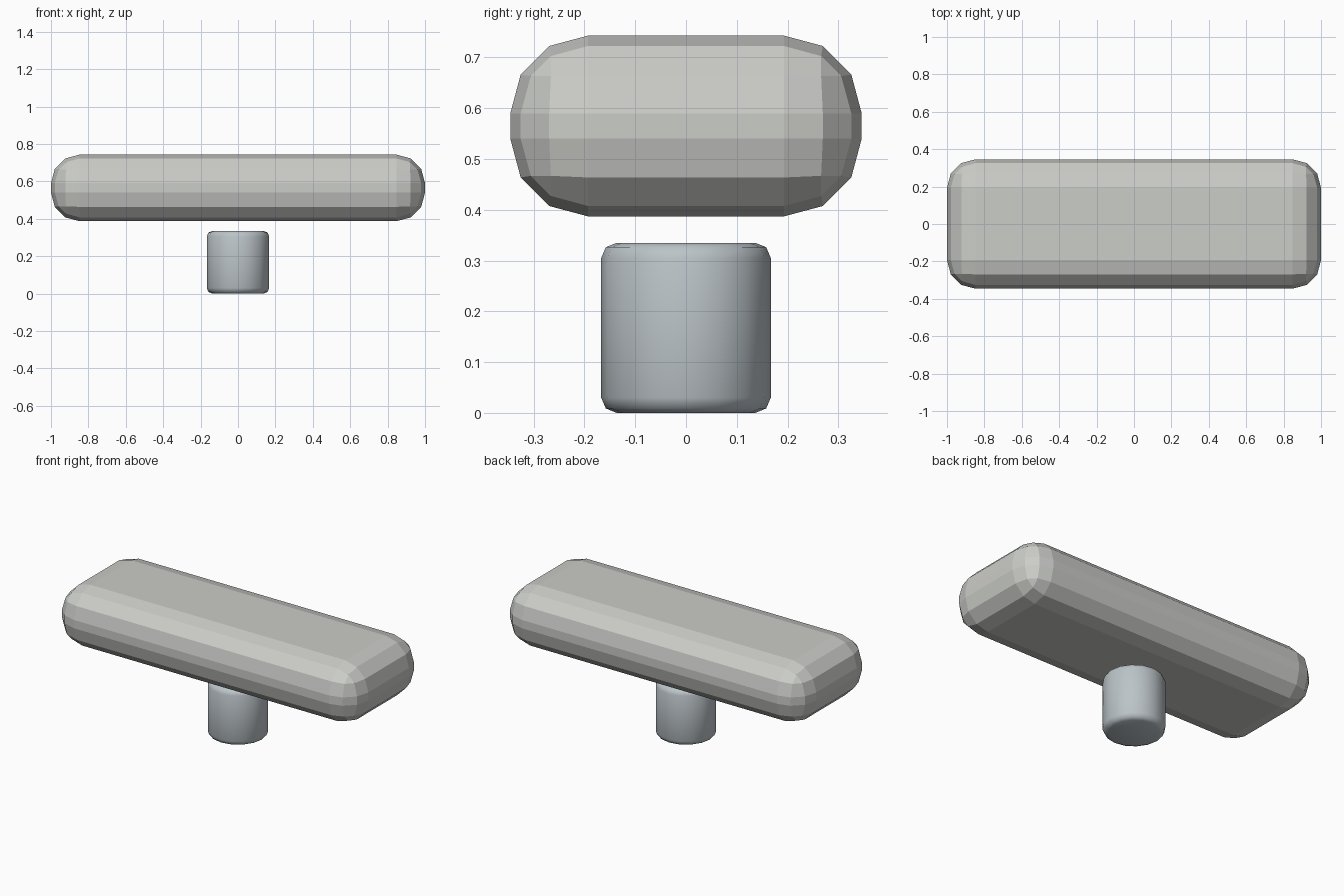
import bpy, math

if "Cube" in bpy.data.objects:
    bpy.data.objects.remove(bpy.data.objects["Cube"])


def finish(obj, name, width, segments, color):
    """Name, tint and round off the edges of a part."""
    obj.name = name
    mat = bpy.data.materials.new(name + "_finish")
    mat.diffuse_color = color
    mat.use_nodes = True
    mat.node_tree.nodes["Principled BSDF"].inputs["Base Color"].default_value = mat.diffuse_color
    obj.data.materials.append(mat)
    bevel = obj.modifiers.new("rounding", 'BEVEL')
    bevel.width = width
    bevel.segments = segments
    bevel.limit_method = 'ANGLE'
    bevel.angle_limit = math.radians(40)
    bpy.ops.object.modifier_apply(modifier=bevel.name)


# Long rounded slab, faceted
bpy.ops.mesh.primitive_cube_add(size=1, location=(0, 0, 0.565))
slab = bpy.context.object
slab.scale = (2.0, 0.692, 0.356)
bpy.ops.object.transform_apply(location=False, rotation=False, scale=True)
finish(slab, "slab", 0.153, 3, (0.60, 0.61, 0.58, 1))

# Short round pedestal floating just below the slab, smooth
bpy.ops.mesh.primitive_cylinder_add(vertices=16, radius=0.167, depth=0.335,
                                    location=(0, 0, 0.1675))
post = bpy.context.object
finish(post, "pedestal", 0.03, 2, (0.50, 0.55, 0.58, 1))
bpy.ops.object.shade_smooth()
